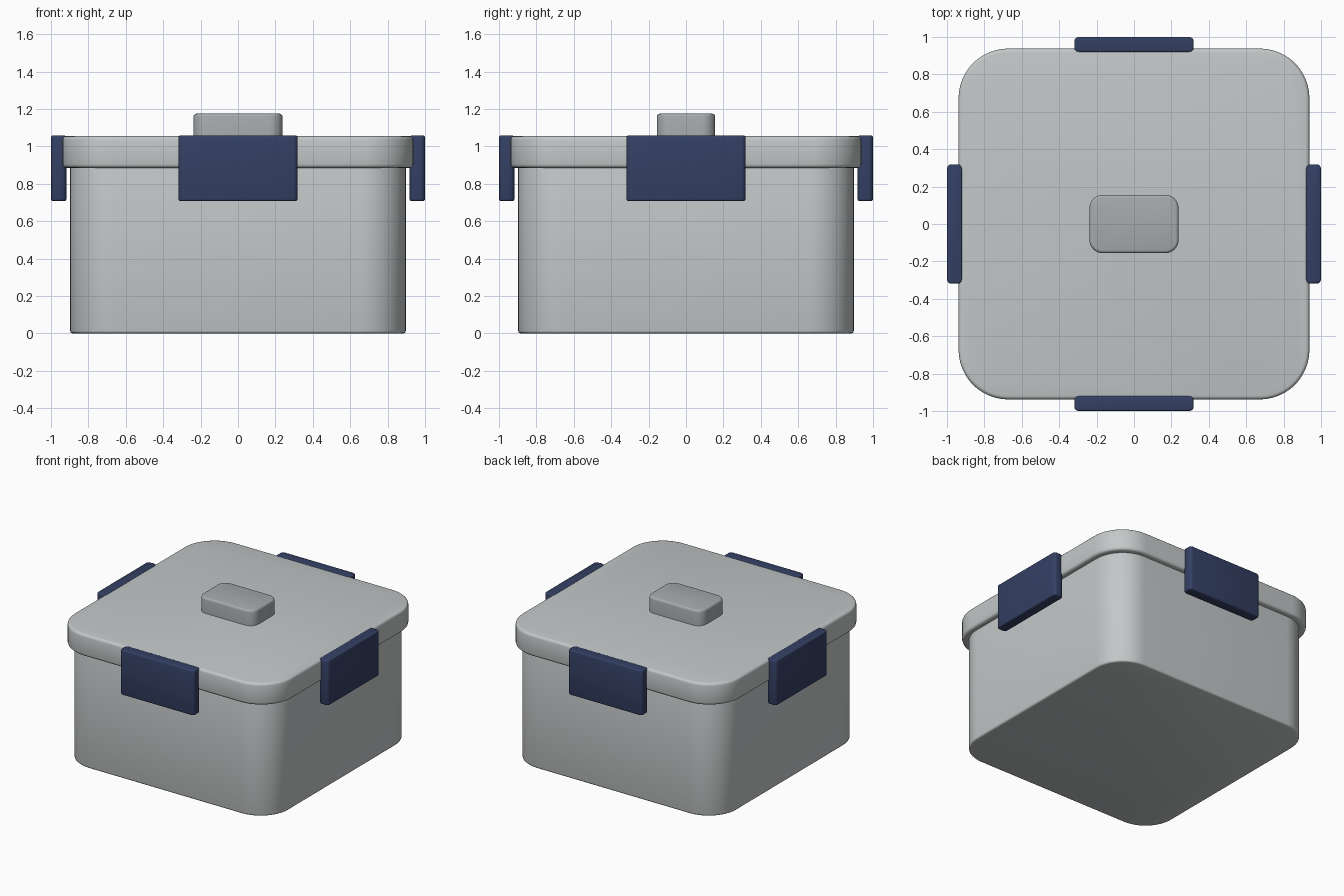
import bpy, bmesh, math
from mathutils import Matrix

cube = bpy.data.objects.get("Cube")
if cube:
    bpy.data.objects.remove(cube)


def material(name, rgb):
    m = bpy.data.materials.new(name)
    m.use_nodes = True
    m.diffuse_color = (*rgb, 1)
    m.node_tree.nodes["Principled BSDF"].inputs["Base Color"].default_value = (*rgb, 1)
    return m


light_grey = material("light grey plastic", (0.55, 0.575, 0.58))
mid_grey = material("mid grey plastic", (0.385, 0.405, 0.418))
navy = material("navy plastic", (0.034, 0.051, 0.127))


def rounded_box(name, half_x, half_y, z0, z1, radius, edge, mat, segments=12,
                round_bottom=True, place=None):
    """Box with rounded upright corners and softened top and bottom rims."""
    bm = bmesh.new()
    size = Matrix.Diagonal((2 * half_x, 2 * half_y, z1 - z0, 1))
    bmesh.ops.create_cube(bm, size=1, matrix=Matrix.Translation((0, 0, (z0 + z1) / 2)) @ size)
    upright = [e for e in bm.edges if abs(e.verts[0].co.z - e.verts[1].co.z) > 1e-4]
    bmesh.ops.bevel(bm, geom=upright, offset=radius, segments=segments, profile=0.5,
                    affect='EDGES')
    rims = [e for e in bm.edges if abs(e.verts[0].co.z - e.verts[1].co.z) < 1e-4
            and (round_bottom or e.verts[0].co.z > z0 + 1e-4)]
    bmesh.ops.bevel(bm, geom=rims, offset=edge, segments=3, profile=0.5, affect='EDGES')
    if place:
        bm.transform(place)
    bmesh.ops.recalc_face_normals(bm, faces=bm.faces)
    mesh = bpy.data.meshes.new(name)
    bm.to_mesh(mesh)
    bm.free()
    mesh.materials.append(mat)
    obj = bpy.data.objects.new(name, mesh)
    bpy.context.collection.objects.link(obj)
    bpy.ops.object.select_all(action='DESELECT')
    obj.select_set(True)
    bpy.context.view_layer.objects.active = obj
    bpy.ops.object.shade_smooth_by_angle(angle=math.radians(35))
    return obj


# Container and lid
rounded_box("container_body", 0.897, 0.897, 0, 0.92, 0.24, 0.014, light_grey)
rounded_box("lid", 0.938, 0.938, 0.885, 1.055, 0.265, 0.02, light_grey)

# Raised knob on the lid
rounded_box("lid_knob", 0.238, 0.156, 1.04, 1.175, 0.07, 0.016, mid_grey,
            segments=8, round_bottom=False)

# One latch on each side
for i, side in enumerate(("front", "left", "back", "right")):
    spin = Matrix.Rotation(i * math.pi / 2, 4, 'Z') @ Matrix.Translation((0, -0.959, 0))
    rounded_box(side + "_latch", 0.319, 0.041, 0.708, 1.058, 0.024, 0.01, navy,
                segments=4, place=spin)
